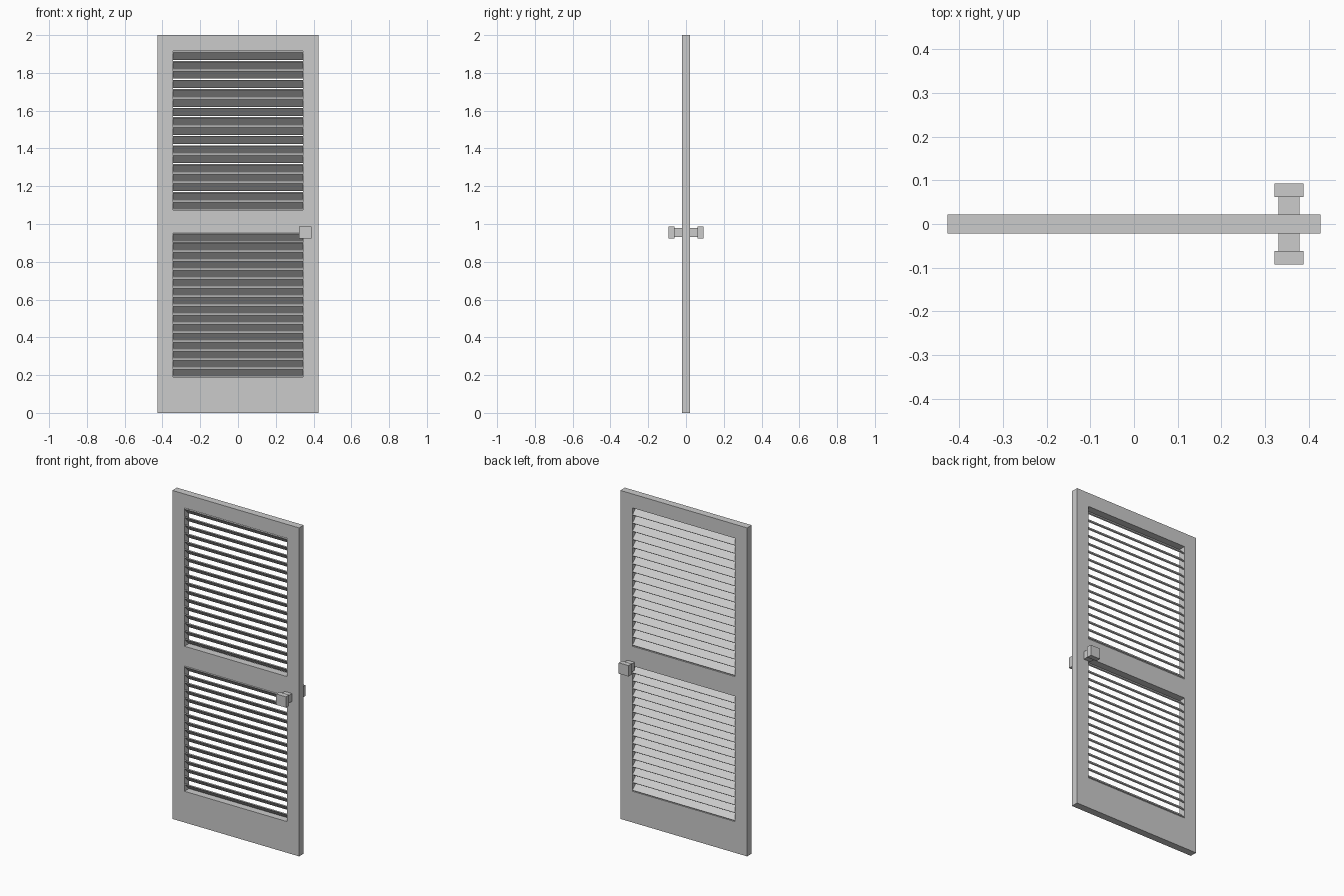
import bpy
from math import radians

if "Cube" in bpy.data.objects:
    bpy.data.objects.remove(bpy.data.objects["Cube"])

W, T = 0.427, 0.022          # door half width, half thickness
OX = 0.345                   # opening half width


def box(name, x, y, z, tilt=0.0):
    """Box from (min, max) ranges, optionally tilted about its long x axis."""
    bpy.ops.mesh.primitive_cube_add(
        size=1, location=[(a + b) / 2 for a, b in (x, y, z)],
        rotation=(tilt, 0, 0))
    ob = bpy.context.object
    ob.name = name
    ob.scale = [b - a for a, b in (x, y, z)]
    return ob


# Door frame: one slab with two rectangular openings
frame = box("door_frame", (-W, W), (-T, T), (0, 2))
openings = [("upper", 1.073, 1.915, 17), ("lower", 0.19, 0.953, 16)]
for part, z0, z1, n in openings:
    cutter = box(part + "_opening_cutter", (-OX, OX), (-0.1, 0.1), (z0, z1))
    mod = frame.modifiers.new("opening", 'BOOLEAN')
    mod.object = cutter
    mod.solver = 'EXACT'
    cutter.hide_render = True
    cutter.hide_set(True)
    cutter.display_type = 'WIRE'

# Louvre slats: front edge high, back edge low
for part, z0, z1, n in openings:
    pitch = (z1 - z0) / n
    for i in range(n):
        z = z0 + (i + 0.5) * pitch
        box(f"{part}_slat_{i + 1}", (-OX, OX), (-0.028, 0.028),
            (z - 0.003, z + 0.003), radians(-45))

# Square knob and stem on both faces
for side, s in (("front", -1), ("back", 1)):
    box(side + "_knob_stem", (0.331, 0.379), sorted((s * T, s * 0.063)), (0.931, 0.979))
    box(side + "_knob", (0.322, 0.388), sorted((s * 0.062, s * 0.093)), (0.922, 0.988))
